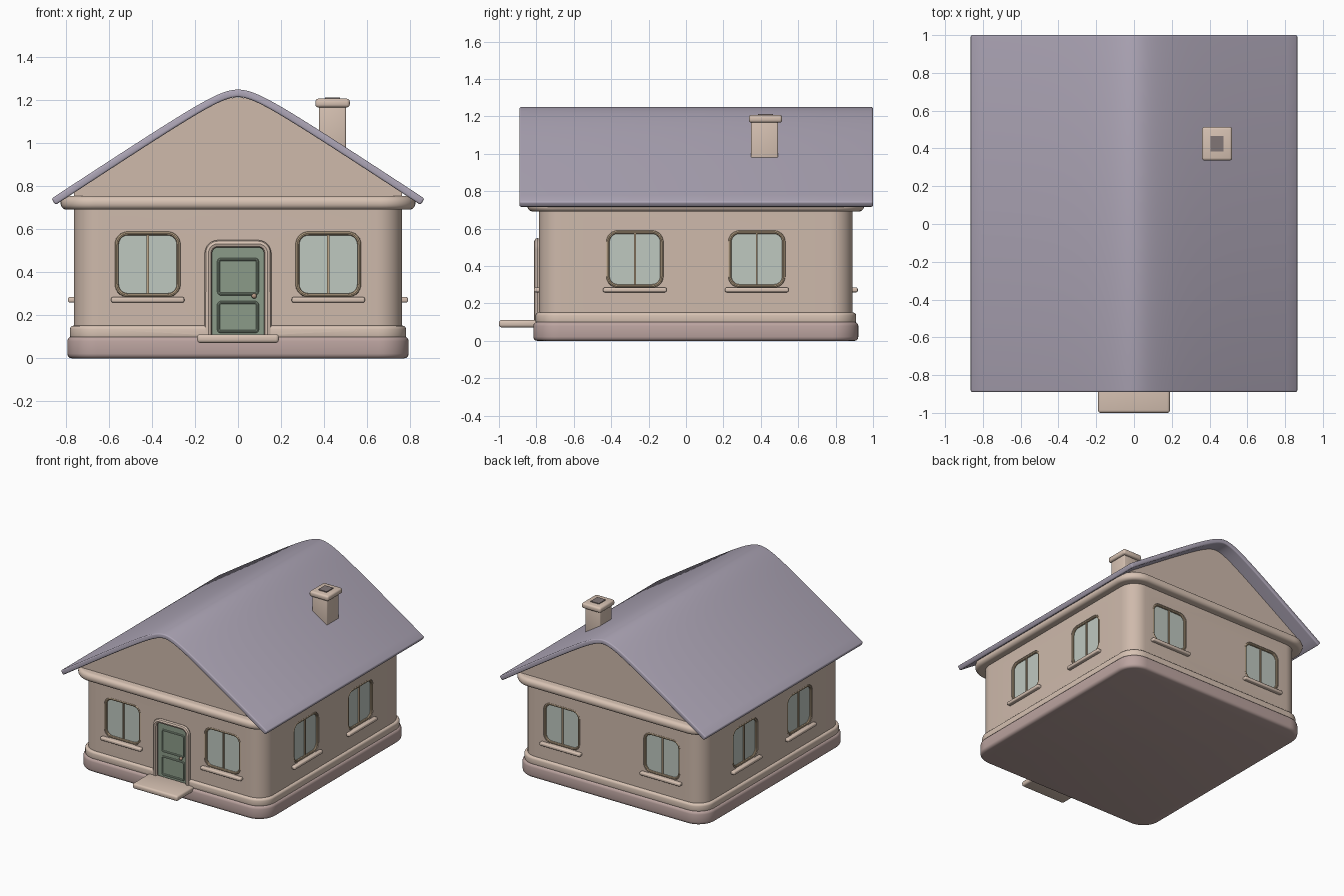
import bpy, bmesh
from math import sin, cos, pi, sqrt, radians
from mathutils import Matrix, Vector

if "Cube" in bpy.data.objects:
    bpy.data.objects.remove(bpy.data.objects["Cube"])

def material(name, rgb):
    m = bpy.data.materials.new(name)
    m.diffuse_color = (*rgb, 1)
    m.use_nodes = True
    m.node_tree.nodes["Principled BSDF"].inputs["Base Color"].default_value = m.diffuse_color
    return m

WALL = material("plaster", (0.62, 0.49, 0.41))
TRIM = material("trim", (0.68, 0.54, 0.45))
BASE = material("plinth", (0.50, 0.37, 0.35))
ROOF = material("roofing", (0.42, 0.38, 0.47))
GLASS = material("glass", (0.52, 0.58, 0.53))
FRAME = material("window_wood", (0.50, 0.38, 0.25))
DOOR = material("door_paint", (0.26, 0.33, 0.25))
DARK = material("flue", (0.22, 0.18, 0.18))
KNOB = material("knob", (0.45, 0.30, 0.22))

CY, HX, HY = 0.0525, 0.763, 0.838      # house centre in y, wall half sizes
UP = Matrix.Rotation(pi / 2, 4, 'X')   # drawing plane -> front elevation

def rrect(w, h, r=0, cx=0, cy=0, n=7):
    """Rounded rectangle outline."""
    if r == 0:
        return [(cx + a * w / 2, cy + b * h / 2) for a, b in ((1, 1), (-1, 1), (-1, -1), (1, -1))]
    pts = []
    for k, (a, b) in enumerate(((1, 1), (-1, 1), (-1, -1), (1, -1))):
        for i in range(n + 1):
            t = (k + i / n) * pi / 2
            pts.append((cx + a * (w / 2 - r) + r * cos(t), cy + b * (h / 2 - r) + r * sin(t)))
    return pts

def add(name, bm, mat):
    me = bpy.data.meshes.new(name)
    bm.to_mesh(me)
    bm.free()
    me.materials.append(mat)
    ob = bpy.data.objects.new(name, me)
    bpy.context.collection.objects.link(ob)
    return ob

def extrude(bm, pts, z0, z1, M):
    lo = [bm.verts.new(M @ Vector((x, y, z0))) for x, y in pts]
    hi = [bm.verts.new(M @ Vector((x, y, z1))) for x, y in pts]
    bm.faces.new(lo[::-1])
    bm.faces.new(hi)
    for i in range(len(pts)):
        j = (i + 1) % len(pts)
        bm.faces.new((lo[i], lo[j], hi[j], hi[i]))

def prism(name, pts, z0, z1, mat, M=Matrix(), bevel=0, seg=3):
    """Extruded outline with its sharp edges rounded."""
    bm = bmesh.new()
    extrude(bm, pts, z0, z1, M)
    bmesh.ops.recalc_face_normals(bm, faces=bm.faces[:])
    if bevel:
        sharp = [e for e in bm.edges if e.calc_face_angle(0) > 0.7]
        bmesh.ops.bevel(bm, geom=sharp, offset=bevel, segments=seg, profile=0.5, affect='EDGES')
    return add(name, bm, mat)

def tube(name, pts, z, r, mat, M, closed=True):
    """Round moulding along an outline."""
    cu = bpy.data.curves.new(name, 'CURVE')
    cu.dimensions = '3D'
    cu.bevel_depth, cu.bevel_resolution, cu.use_fill_caps = r, 2, True
    sp = cu.splines.new('POLY')
    sp.points.add(len(pts) - 1)
    for p, (x, y) in zip(sp.points, pts):
        p.co = (*(M @ Vector((x, y, z))), 1)
    sp.use_cyclic_u = closed
    tmp = bpy.data.objects.new(name + "_path", cu)
    bpy.context.collection.objects.link(tmp)
    me = bpy.data.meshes.new_from_object(tmp.evaluated_get(bpy.context.evaluated_depsgraph_get()))
    bpy.data.objects.remove(tmp)
    me.materials.clear()
    me.materials.append(mat)
    bpy.context.collection.objects.link(bpy.data.objects.new(name, me))

def side(angle, dist):
    """Frame of one wall: x along it, y up, z outward."""
    return (Matrix.Translation((0, CY, 0)) @ Matrix.Rotation(radians(angle), 4, 'Z')
            @ UP @ Matrix.Translation((0, 0, dist)))

SIDES = {"front": (side(0, HY), 0.42), "right": (side(90, HX), 0.326),
         "back": (side(180, HY), 0.42), "left": (side(270, HX), 0.326)}
FRONT = SIDES["front"][0]

# Walls and horizontal bands
def band(name, grow, r, z0, z1, mat, bevel, seg=3):
    return prism(name, rrect(2 * (HX + grow), 2 * (HY + grow), r, 0, CY, 10), z0, z1, mat, bevel=bevel, seg=seg)

walls = band("walls", 0, 0.12, 0.05, 0.73, WALL, 0)
band("plinth", 0.031, 0.14, 0, 0.102, BASE, 0.022)
lower_band = band("lower_band", 0.019, 0.13, 0.09, 0.152, TRIM, 0.016)
band("cornice", 0.062, 0.16, 0.692, 0.755, TRIM, 0.028, 5)

# Openings for windows and door
bm = bmesh.new()
for M, off in SIDES.values():
    for s in (-1, 1):
        extrude(bm, rrect(0.305, 0.305, 0.06, s * off, 0.4375), -0.035, 0.06, M)
extrude(bm, rrect(0.26, 0.425, 0.02, 0, 0.3125), -0.035, 0.06, FRONT)
bmesh.ops.recalc_face_normals(bm, faces=bm.faces[:])
cutter = add("opening_cutter", bm, WALL)
cutter.hide_render = True
for ob in (walls, lower_band):
    mod = ob.modifiers.new("openings", 'BOOLEAN')
    mod.operation, mod.object, mod.solver = 'DIFFERENCE', cutter, 'EXACT'
    bpy.context.view_layer.objects.active = ob
    bpy.ops.object.modifier_apply(modifier=mod.name)
bpy.data.objects.remove(cutter)

# Windows
for label, (M, off) in SIDES.items():
    for s, tag in ((-1, "a"), (1, "b")):
        x, n = s * off, f"{label}_{tag}"
        prism("window_glass_" + n, rrect(0.304, 0.304, 0.06, x, 0.4375), -0.036, -0.016, GLASS, M)
        tube("window_frame_" + n, rrect(0.288, 0.288, 0.052, x, 0.4375), -0.008, 0.009, FRAME, M)
        prism("window_bar_" + n, rrect(0.01, 0.29, 0, x, 0.4375), -0.02, -0.006, FRAME, M)
        prism("window_sill_" + n, rrect(0.34, 0.025, 0, x, 0.2725), -0.02, 0.028, TRIM, M, 0.008)

# Door with panels, surround, knob and step
prism("door", rrect(0.258, 0.42, 0.02, 0, 0.31), -0.036, -0.008, DOOR, FRONT)
for tag, z, h in (("upper", 0.38, 0.16), ("lower", 0.192, 0.135)):
    tube("door_panel_rim_" + tag, rrect(0.18, h, 0.01, 0, z, 3), -0.007, 0.007, DOOR, FRONT)
arch = rrect(0.276, 0.866, 0.045, 0, 0.1)[:16]       # top half of a rounded rectangle
tube("door_surround", [(0.138, 0.09)] + arch + [(-0.138, 0.09)], 0.009, 0.017, TRIM, FRONT, False)
bm = bmesh.new()
bmesh.ops.create_uvsphere(bm, u_segments=16, v_segments=10, radius=0.012,
                          matrix=FRONT @ Matrix.Translation((0.075, 0.29, 0.006)))
add("door_knob", bm, KNOB)
prism("door_step", rrect(0.38, 0.22, 0, 0, -0.89), 0.072, 0.112, TRIM, bevel=0.014)

# Roof sheet with rounded ridge, gable walls beneath
def roof_z(x):
    return 1.25 - 0.66 * (sqrt(x * x + 0.0112) - 0.106)

def spread(half, n=48):
    """Sample x densely near the ridge."""
    return [half * (abs(t) ** 1.6) * (1 if t > 0 else -1) for t in (2 * i / n - 1 for i in range(n + 1))]

top, under = [], []
for x in spread(0.868):
    g = 0.66 * x / sqrt(x * x + 0.0112)
    k = 0.035 / sqrt(1 + g * g)
    top.append((x, roof_z(x)))
    under.append((x - g * k, roof_z(x) - k))
prism("roof", top + under[::-1], -1.0, 0.89, ROOF, UP, 0.009)
gable = [(x, roof_z(x) - 0.036) for x in spread(HX)]
prism("gable_walls", gable + [(HX, 0.71), (-HX, 0.71)], -0.89, 0.785, WALL, UP)

# Chimney
prism("chimney_stack", rrect(0.125, 0.145, 0, 0.44, 0.42), 0.965, 1.18, TRIM, bevel=0.008)
prism("chimney_cap", rrect(0.16, 0.178, 0, 0.44, 0.425), 1.167, 1.208, TRIM, bevel=0.014)
prism("chimney_flue", rrect(0.07, 0.08, 0, 0.44, 0.425), 1.18, 1.214, DARK)

# Smooth shading with crisp edges
bpy.ops.object.select_all(action='SELECT')
bpy.context.view_layer.objects.active = walls
bpy.ops.object.shade_smooth_by_angle(angle=radians(35))
